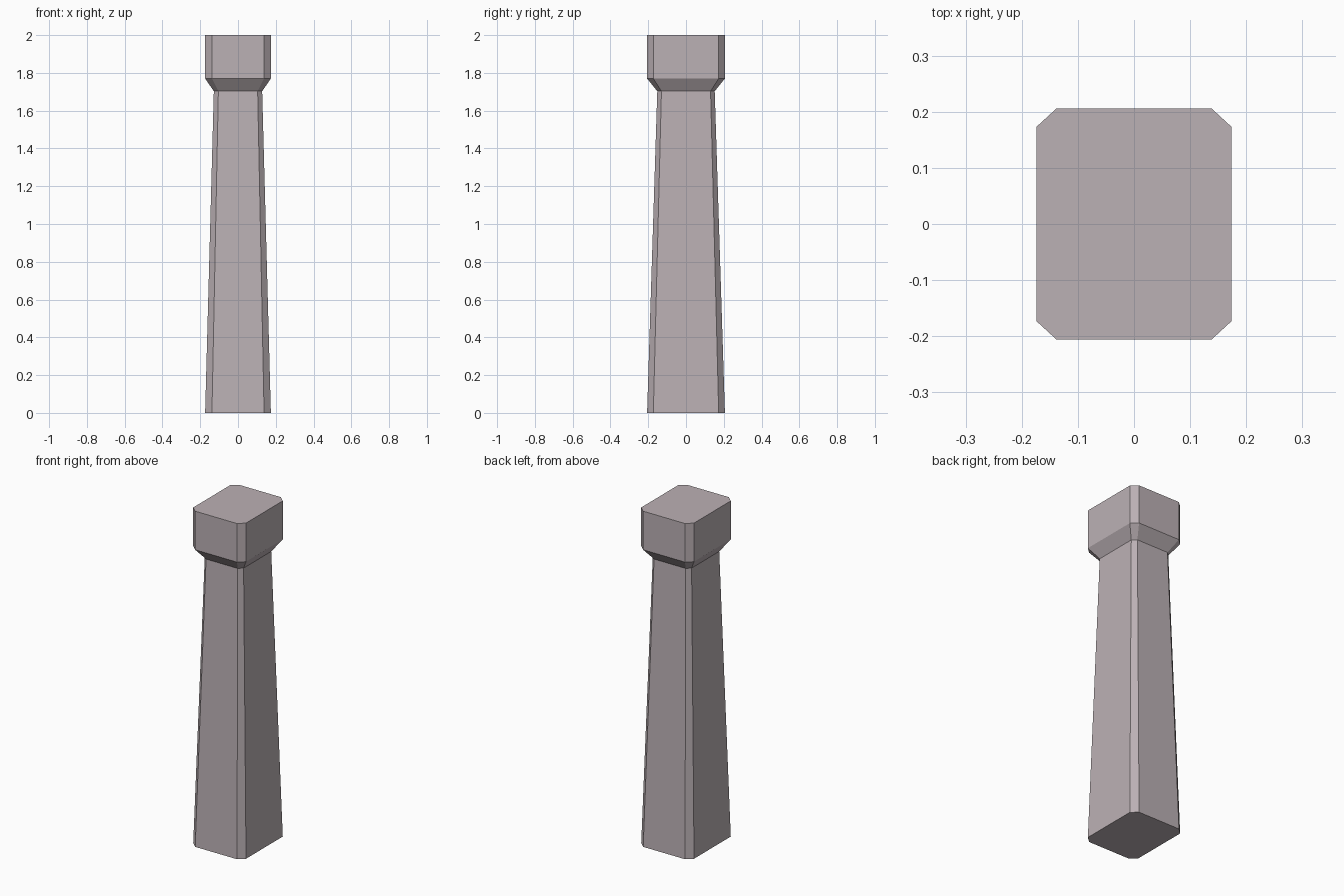
import bpy, bmesh

if "Cube" in bpy.data.objects:
    bpy.data.objects.remove(bpy.data.objects["Cube"])

# Chamfered-rectangle section: half sizes (x, y), inner edges of the chamfers (cx, cy), height z
def section(bm, x, y, cx, cy, z):
    pts = [(x, -cy), (x, cy), (cx, y), (-cx, y),
           (-x, cy), (-x, -cy), (-cx, -y), (cx, -y)]
    return [bm.verts.new((px, py, z)) for px, py in pts]

# Tapered shaft, flared neck and straight capital, lofted as one closed solid
wide = (0.174, 0.206, 0.138, 0.173)
neck = (0.128, 0.152, 0.104, 0.130)
levels = [(wide, 0.0), (neck, 1.703), (wide, 1.77), (wide, 2.0)]

bm = bmesh.new()
rings = [section(bm, *size, z) for size, z in levels]
for low, high in zip(rings, rings[1:]):
    for i in range(8):
        j = (i + 1) % 8
        bm.faces.new((low[i], low[j], high[j], high[i]))
bm.faces.new(rings[0][::-1])
bm.faces.new(rings[-1])
bmesh.ops.recalc_face_normals(bm, faces=bm.faces)

mesh = bpy.data.meshes.new("pillar")
bm.to_mesh(mesh)
bm.free()
pillar = bpy.data.objects.new("pillar", mesh)
bpy.context.collection.objects.link(pillar)

# Warm grey stone
stone = bpy.data.materials.new("stone")
stone.diffuse_color = (0.50, 0.44, 0.46, 1)
stone.use_nodes = True
stone.node_tree.nodes["Principled BSDF"].inputs["Base Color"].default_value = stone.diffuse_color
mesh.materials.append(stone)
